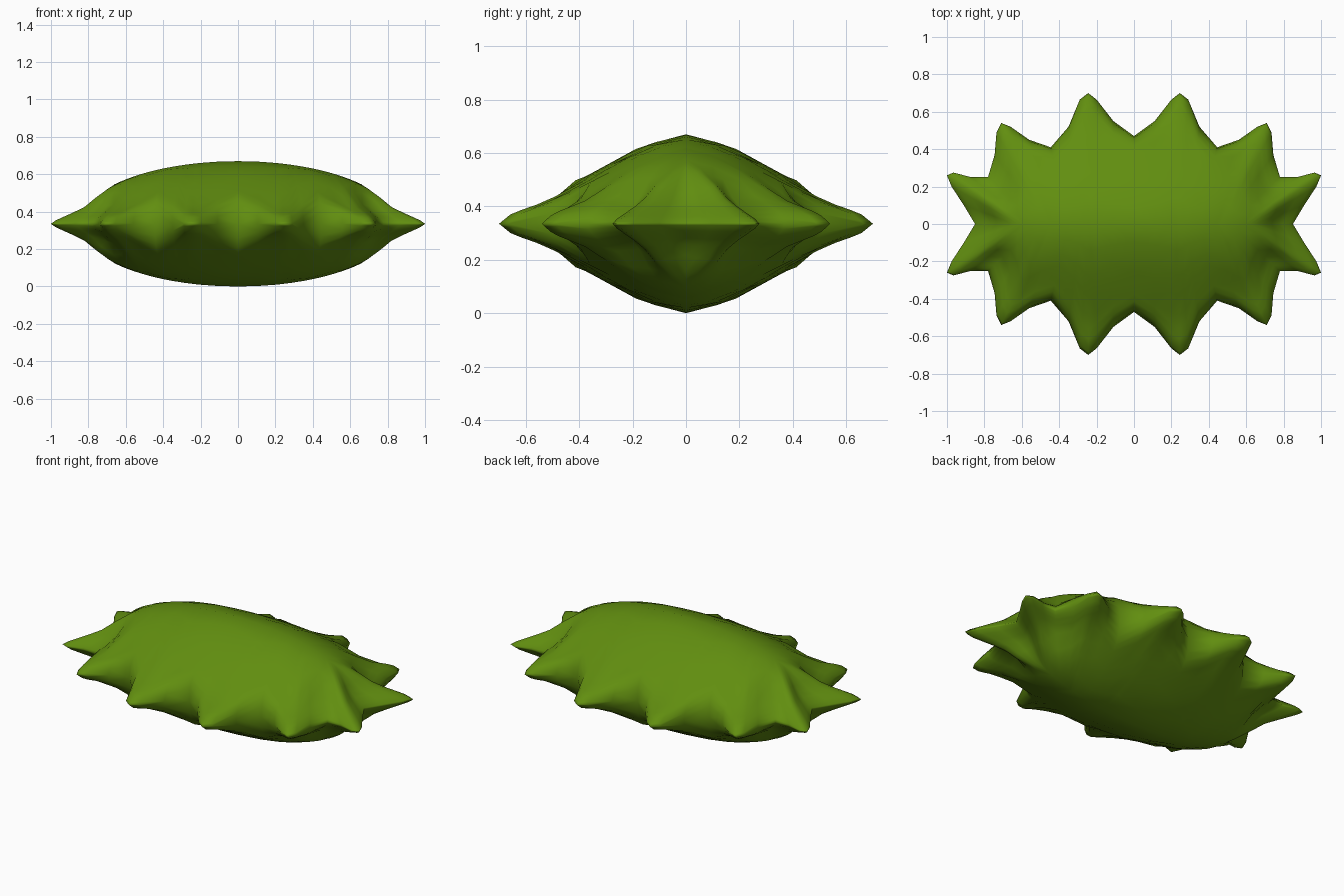
import bpy, bmesh, math

cube = bpy.data.objects.get("Cube")
if cube:
    bpy.data.objects.remove(cube, do_unlink=True)

HALF_X, HALF_Y, HALF_Z = 0.85, 0.47, 0.335   # puffed body without the spikes
SHOULDER = 0.8                               # body radius where the rim begins

# One quarter of the spiked rim: rim x, rim y, x of the matching spine point
RIM = [(0.85, 0, 0.66), (0.91, 0.1, 0.64), (0.975, 0.2, 0.62), (1.0, 0.26, 0.60),
       (0.965, 0.275, 0.585), (0.87, 0.25, 0.56), (0.78, 0.252, 0.52),
       (0.745, 0.37, 0.48), (0.735, 0.49, 0.46), (0.71, 0.54, 0.45),
       (0.66, 0.52, 0.435), (0.56, 0.45, 0.40), (0.445, 0.41, 0.35),
       (0.35, 0.52, 0.28), (0.29, 0.665, 0.24), (0.245, 0.70, 0.225),
       (0.2, 0.665, 0.2), (0.11, 0.55, 0.11), (0, 0.47, 0)]
STEPS = [0, 0.2, 0.4, 0.55, 0.7, 0.8, 0.88, 0.94, 0.98, 1]
SIDE_CURVE = [(0, 1), (0.36, 0.866), (0.75, 0.567), (0.8, 0.53)]
SPIKE_CURVE = [(0, 1), (0.25, 0.71), (0.5, 0.46), (0.86, 0.22), (1, 0)]
END_CURVE = [(0, 1), (0.2, 0.76), (0.45, 0.42), (0.75, 0.21), (0.92, 0.09), (1, 0)]


def lerp_curve(points, t):
    for (a, va), (b, vb) in zip(points, points[1:]):
        if t <= b:
            return va + (vb - va) * (t - a) / (b - a)
    return points[-1][1]


def clamp(v):
    return min(max(v, 0), 1)


def mix(a, b, t):
    return a + (b - a) * t


def radius(x, y):
    return math.hypot(x / HALF_X, y / HALF_Y)


def height(x, y, rim_radius):
    """Puffed dome inside the shoulder, rounded valley or tapering spike outside."""
    r = radius(x, y)
    side = (y / HALF_Y / r) ** 2 if r > 0 else 0
    inner = min(r, SHOULDER)
    dome = mix(math.sqrt(1 - inner * inner), lerp_curve(SIDE_CURVE, inner), side)
    q = clamp((r - SHOULDER) / (rim_radius - SHOULDER))
    fall = mix(math.sqrt(1 - q * q), lerp_curve(SPIKE_CURVE, q), clamp((rim_radius - 1) / 0.35))
    # The two ends are thinner than the long sides
    fall = mix(fall, lerp_curve(END_CURVE, q), clamp(1.4 - 2 * side))
    return HALF_Z * dome * fall


# Upper quarter of the body, lofted from the spine out to the rim
bm = bmesh.new()
rows = []
for px, py, sx in RIM:
    row = []
    for t in STEPS:
        x, y = mix(sx, px, t), py * t
        z = 0 if t == 1 else height(x, y, radius(px, py))
        row.append(bm.verts.new((x, y, z)))
    rows.append(row)
for a, b in zip(rows, rows[1:]):
    for j in range(len(STEPS) - 1):
        bm.faces.new((a[j], a[j + 1], b[j + 1], b[j]))
mesh = bpy.data.meshes.new("spiky_body")
bm.to_mesh(mesh)
bm.free()

body = bpy.data.objects.new("spiky_body", mesh)
bpy.context.collection.objects.link(body)
body.location.z = HALF_Z

# Mirror to the other sides and the underside
mirror = body.modifiers.new("mirror", 'MIRROR')
mirror.use_axis = (True, True, True)
mirror.use_clip = True
mirror.merge_threshold = 0.0005
mesh.shade_smooth()

# Leaf green
green = bpy.data.materials.new("leaf_green")
green.use_nodes = True
color = (0.12, 0.27, 0.005, 1)
green.diffuse_color = color
bsdf = next(n for n in green.node_tree.nodes if n.type == 'BSDF_PRINCIPLED')
bsdf.inputs["Base Color"].default_value = color
mesh.materials.append(green)
